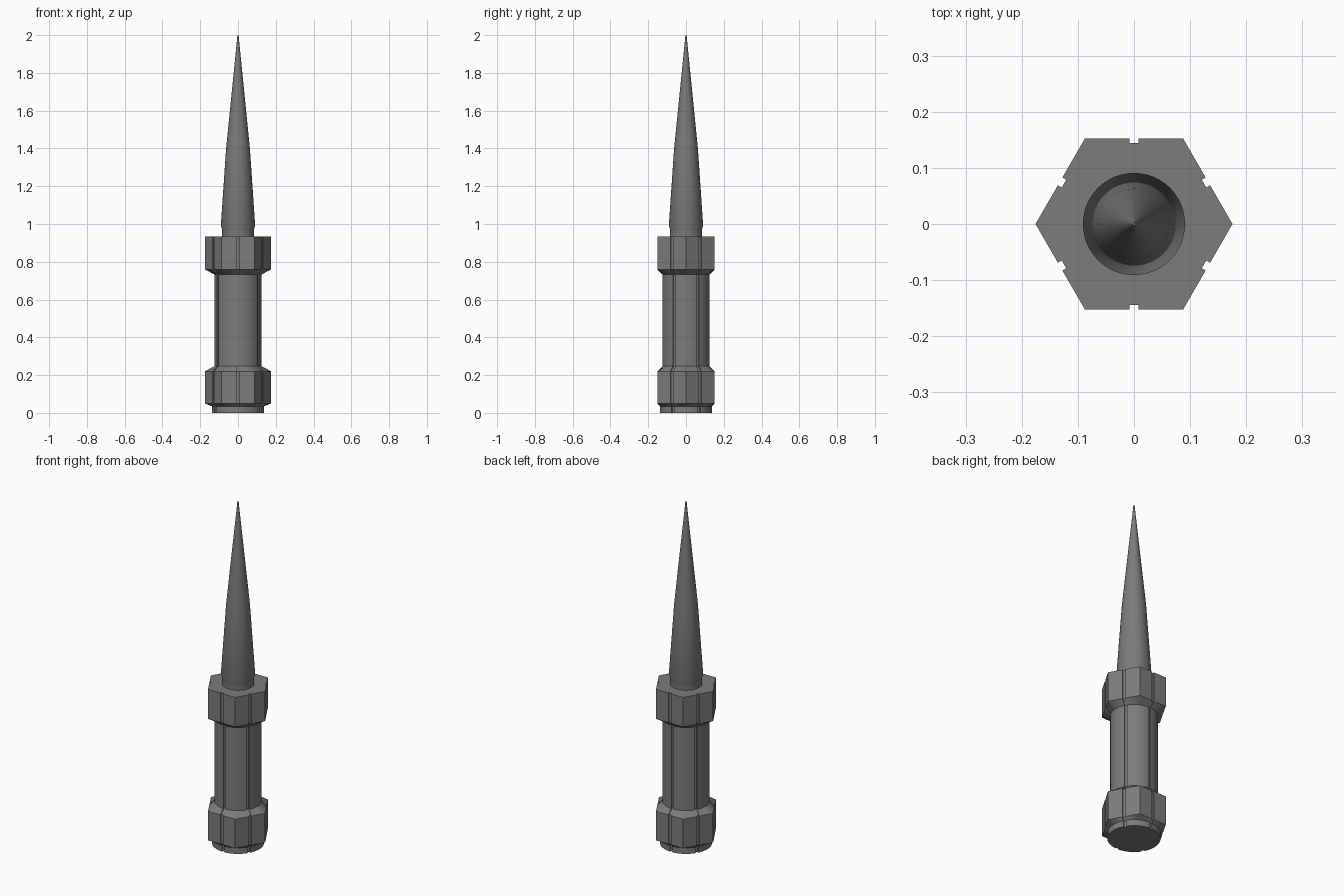
import bpy
import bmesh
from math import radians, sin, cos, tan, sqrt, pi
from mathutils import Matrix, Vector

cube = bpy.data.objects.get("Cube")
if cube:
    bpy.data.objects.remove(cube)

GREY = (0.2, 0.2, 0.2, 1.0)
steel = bpy.data.materials.new("dark grey steel")
steel.use_nodes = True
steel.diffuse_color = GREY
steel.node_tree.nodes["Principled BSDF"].inputs["Base Color"].default_value = GREY

HEX_APOTHEM = 0.152
GROOVE_HALF = 0.008
GROOVE_DEPTH = 0.008


def section(shape, size):
    """Closed outline with a groove in the middle of each of six sides."""
    arc = [-30, -24, -18, -12, -7]

    def at(angle):
        a = radians(angle)
        if shape == "hex":
            return (size, size * tan(a))
        return (size * cos(a), size * sin(a))

    lip = size if shape == "hex" else sqrt(size ** 2 - GROOVE_HALF ** 2)
    side = [at(a) for a in arc]
    side += [(lip, -GROOVE_HALF), (lip - GROOVE_DEPTH, -GROOVE_HALF),
             (lip - GROOVE_DEPTH, GROOVE_HALF), (lip, GROOVE_HALF)]
    side += [at(-a) for a in reversed(arc[1:])]
    points = []
    for k in range(6):
        turn = Matrix.Rotation(radians(30 + 60 * k), 2)
        points += [turn @ Vector(p) for p in side]
    return points


def loft(name, layers):
    """Skin a stack of (outline, height) layers and cap both ends."""
    bm = bmesh.new()
    rings = [[bm.verts.new((p[0], p[1], z)) for p in outline]
             for outline, z in layers]
    count = len(rings[0])
    for low, high in zip(rings, rings[1:]):
        for i in range(count):
            j = (i + 1) % count
            bm.faces.new((low[i], low[j], high[j], high[i]))
    bm.faces.new(list(reversed(rings[0])))
    bm.faces.new(rings[-1])
    bmesh.ops.recalc_face_normals(bm, faces=bm.faces)
    mesh = bpy.data.meshes.new(name)
    bm.to_mesh(mesh)
    bm.free()
    mesh.materials.append(steel)
    obj = bpy.data.objects.new(name, mesh)
    bpy.context.collection.objects.link(obj)
    bpy.ops.object.select_all(action="DESELECT")
    obj.select_set(True)
    bpy.context.view_layer.objects.active = obj
    bpy.ops.object.shade_smooth_by_angle(angle=radians(25))
    return obj


def circle(radius, steps=48):
    return [(radius * cos(2 * pi * i / steps), radius * sin(2 * pi * i / steps))
            for i in range(steps)]


# Grooved handle: round foot, hex pommel, round grip, hex guard
hexagon = section("hex", HEX_APOTHEM)
foot = section("round", 0.138)
grip = section("round", 0.125)
loft("handle", [(foot, 0), (foot, 0.035), (hexagon, 0.05), (hexagon, 0.22),
                (grip, 0.247), (grip, 0.733), (hexagon, 0.76), (hexagon, 0.933)])

# Round spike on a slightly narrower collar
spike_profile = [(0.086, 0.925), (0.086, 0.975), (0.091, 0.99),
                 (0.063, 1.4), (0.003, 2.0)]
loft("spike", [(circle(r), z) for r, z in spike_profile])
